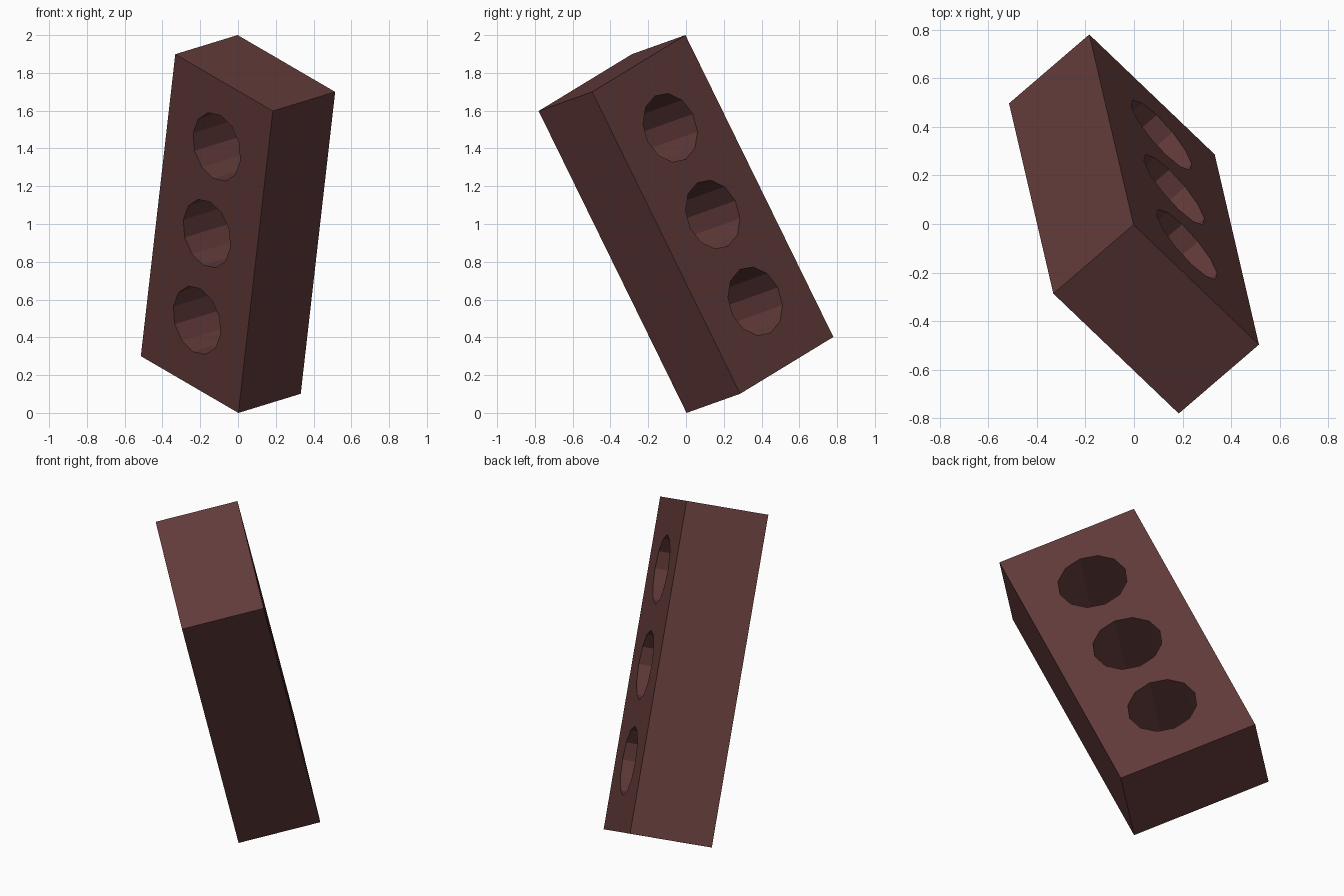
import bpy
from math import radians
from mathutils import Matrix, Vector

if "Cube" in bpy.data.objects:
    bpy.data.objects.remove(bpy.data.objects["Cube"])

# Brick stands on one corner, with its space diagonal vertical
thick_dir = Vector((0.326, 0.28, 0.1)).normalized()
long_dir = Vector((0.19, -0.776, 1.6))
long_dir = (long_dir - thick_dir * long_dir.dot(thick_dir)).normalized()
wide_dir = long_dir.cross(thick_dir)
if wide_dir.z < 0:
    wide_dir.negate()
THICK, WIDE, LONG = 0.447, 0.775, 1.789
PITCH, RADIUS = 0.514, 0.187

clay = bpy.data.materials.new("dark brick red")
clay.diffuse_color = (0.122, 0.044, 0.042, 1)
clay.use_nodes = True
clay.node_tree.nodes["Principled BSDF"].inputs["Base Color"].default_value = clay.diffuse_color

# Solid block
bpy.ops.mesh.primitive_cube_add(size=1)
brick = bpy.context.object
brick.name = "brick"
brick.data.transform(Matrix.Diagonal((WIDE, LONG, THICK, 1)))
brick.data.materials.append(clay)

# Three core holes through the thickness
for i in (-1, 0, 1):
    bpy.ops.mesh.primitive_cylinder_add(vertices=12, radius=RADIUS, depth=THICK * 2,
                                        location=(0, i * PITCH, 0))
    cutter = bpy.context.object
    cutter.name = f"hole_cutter_{i + 2}"
    cutter.data.materials.append(clay)
    mod = brick.modifiers.new("core hole", 'BOOLEAN')
    mod.operation = 'DIFFERENCE'
    mod.solver = 'EXACT'
    mod.object = cutter
    bpy.context.view_layer.objects.active = brick
    bpy.ops.object.modifier_apply(modifier=mod.name)
    bpy.data.objects.remove(cutter, do_unlink=True)

# Tip the brick onto its corner
normal = wide_dir.cross(long_dir)
rot = Matrix((wide_dir, long_dir, normal)).transposed().to_4x4()
brick.data.transform(Matrix.Translation((0, 0, 1)) @ rot)
